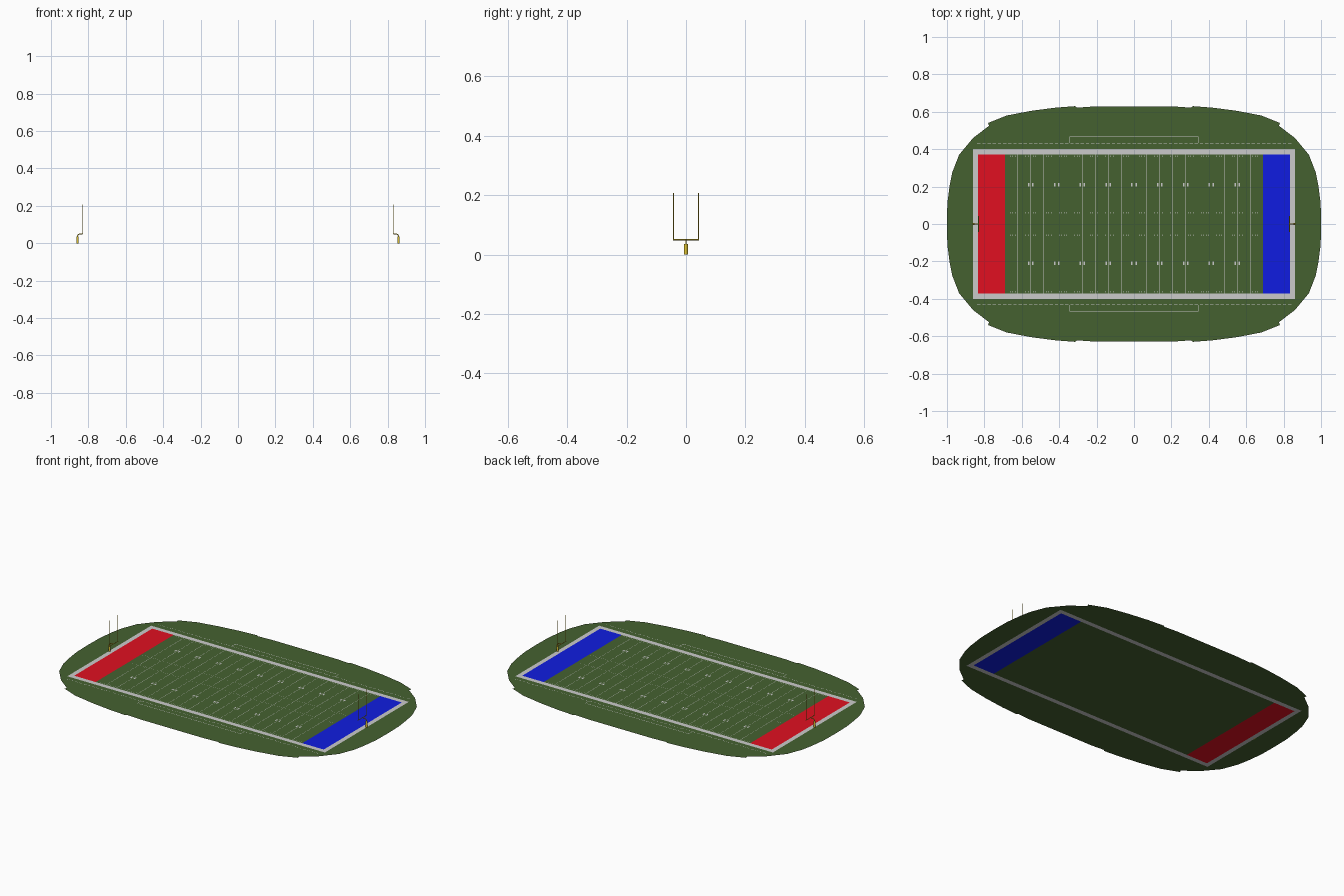
import bpy, bmesh
from mathutils import Vector

if "Cube" in bpy.data.objects:
    bpy.data.objects.remove(bpy.data.objects["Cube"])


def material(name, rgb):
    m = bpy.data.materials.new(name)
    m.diffuse_color = (*rgb, 1)
    m.use_nodes = True
    m.node_tree.nodes["Principled BSDF"].inputs["Base Color"].default_value = m.diffuse_color
    return m


GRASS = material("grass_green", (0.06, 0.12, 0.03))
WHITE = material("paint_white", (0.8, 0.8, 0.8))
RED = material("end_red", (0.75, 0.005, 0.015))
BLUE = material("end_blue", (0.005, 0.012, 0.75))
YELLOW = material("goal_yellow", (0.75, 0.55, 0.03))


def flat(name, polys, mat, z=0.0):
    """Mesh object made of flat upward-facing polygons."""
    bm = bmesh.new()
    for p in polys:
        f = bm.faces.new([bm.verts.new((x, y, z)) for x, y in p])
        f.normal_update()
        if f.normal.z < 0:
            f.normal_flip()
    me = bpy.data.meshes.new(name)
    bm.to_mesh(me)
    bm.free()
    me.materials.append(mat)
    ob = bpy.data.objects.new(name, me)
    bpy.context.collection.objects.link(ob)
    return ob


def rect(x0, x1, y0, y1):
    return [(x0, y0), (x1, y0), (x1, y1), (x0, y1)]


def mark(x, y, w, h):
    return rect(x - w / 2, x + w / 2, y - h / 2, y + h / 2)


# Grass apron: stepped oval around the rectangular pitch
edge = [(1, 0), (0.998, 0.11), (0.985, 0.21), (0.972, 0.275), (0.935, 0.37),
        (0.86, 0.46), (0.775, 0.525), (0.78, 0.54), (0.68, 0.58), (0.55, 0.605),
        (0.42, 0.622), (0.315, 0.63), (0.305, 0.622), (0.22, 0.628)]
BX, BY, IX, IY, GX = 0.86, 0.4, 0.833, 0.372, 0.69
upper = edge + [(-x, y) for x, y in reversed(edge)]
upper += [(-BX, 0), (-BX, BY), (BX, BY), (BX, 0)]
flat("grass_apron", [upper, [(x, -y) for x, y in upper]], GRASS)

# Border, playing surface and end zones
flat("field_border", [rect(-BX, BX, IY, BY), rect(-BX, BX, -BY, -IY),
                      rect(-BX, -IX, -IY, IY), rect(IX, BX, -IY, IY)], WHITE)
flat("playing_turf", [rect(-GX, GX, -IY, IY)], GRASS)
flat("end_zone_left", [rect(-IX, -GX, -IY, IY)], RED)
flat("end_zone_right", [rect(GX, IX, -IY, IY)], BLUE)

# Painted markings
Z = 0.0008
YARD = GX / 50
T = 0.0018
flat("yard_lines", [mark(i * 5 * YARD, 0, T, 2 * IY) for i in range(-9, 10)], WHITE, Z)
flat("hash_marks", [mark(i * YARD, y, T, 0.008) for i in range(-49, 50) if i % 5
                    for y in (-0.363, -0.059, 0.059, 0.363)], WHITE, Z)
flat("distance_marks", [mark(i * 10 * YARD + dx, y, 0.008, 0.02)
                        for i in range(-4, 5) for y in (-0.21, 0.21)
                        for dx in (-0.011, 0.011)], WHITE, Z)

# Dashed restraining lines and team boxes along both sides
dashes, boxes = [], []
for s in (-1, 1):
    dashes += [mark(-0.83 + i * 0.0277, s * 0.432, 0.018, T * 1.5) for i in range(61)]
    boxes += [mark(0, s * 0.467, 0.69, T * 1.5)]
    boxes += [mark(x, s * 0.449, T * 1.5, 0.034) for x in (-0.345, 0.345)]
flat("side_dashes", dashes, WHITE, Z)
flat("team_boxes", boxes, WHITE, Z)


def tube(name, points, r, mat, sides=8):
    """Capped tube along a path lying in one plane."""
    cu = bpy.data.curves.new(name, 'CURVE')
    cu.dimensions = '3D'
    cu.bevel_depth = r
    cu.bevel_resolution = sides // 2 - 2
    cu.use_fill_caps = True
    sp = cu.splines.new('POLY')
    sp.points.add(len(points) - 1)
    for p, c in zip(sp.points, points):
        p.co = (*c, 1)
    cu.materials.append(mat)
    ob = bpy.data.objects.new(name, cu)
    bpy.context.collection.objects.link(ob)
    return ob


# Goal posts: padded base, gooseneck, crossbar and two uprights
for side, s in (("left", -1), ("right", 1)):
    tube(f"goal_pad_{side}", [(s * 0.858, 0, 0), (s * 0.858, 0, 0.036)], 0.0065, YELLOW, 12)
    neck = [(0.858, 0.034), (0.857, 0.041), (0.853, 0.047), (0.847, 0.05), (0.831, 0.05)]
    tube(f"gooseneck_{side}", [(s * x, 0, z) for x, z in neck], 0.0025, YELLOW)
    tube(f"crossbar_{side}", [(s * 0.831, -0.043, 0.05), (s * 0.831, 0.043, 0.05)], 0.0018, YELLOW)
    for y in (-0.042, 0.042):
        tube(f"upright_{side}", [(s * 0.831, y, 0.05), (s * 0.831, y, 0.207)], 0.0014, YELLOW)
